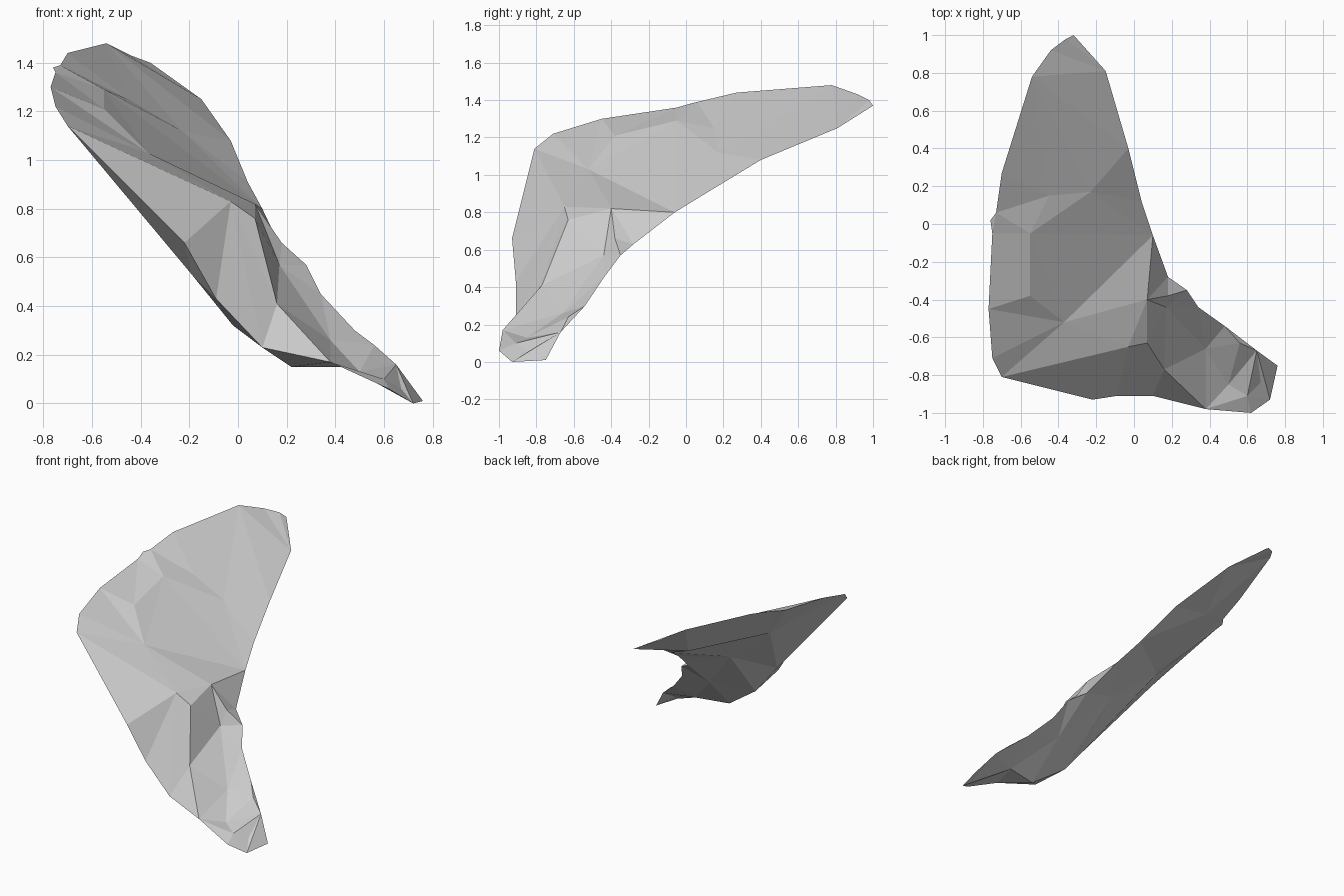
import bpy, bmesh
from mathutils import Vector
from mathutils.geometry import delaunay_2d_cdt

if "Cube" in bpy.data.objects:
    bpy.data.objects.remove(bpy.data.objects["Cube"])

# Sharp rim of the slab, anticlockwise seen from above, starting at the far tip
rim = [(-.32, 1, 1.37), (-.36, .98, 1.40), (-.44, .92, 1.43), (-.54, .78, 1.48),
       (-.70, .27, 1.44), (-.73, .06, 1.39), (-.76, .02, 1.38), (-.75, -.05, 1.36),
       (-.77, -.45, 1.30), (-.75, -.71, 1.22), (-.70, -.81, 1.14), (-.22, -.93, .66),
       (-.09, -.91, .43), (.10, -.91, .23), (.38, -.98, .17), (.62, -1, .06),
       (.72, -.93, 0), (.76, -.75, .01), (.65, -.67, .16), (.48, -.54, .30),
       (.34, -.44, .45), (.28, -.35, .57), (.18, -.28, .63), (.10, -.06, .80),
       (.04, .12, .91), (-.03, .40, 1.08), (-.15, .81, 1.25)]
R = len(rim)

# Upper face: broad blade, raised step near the middle, hollow foot
upper = [(-.23, .17, 1.12), (-.45, .15, 1.25), (-.55, -.38, 1.21), (-.55, -.05, 1.29),
         (-.37, -.52, 1.03), (-.03, -.65, .83), (.07, -.63, .76), (.07, -.40, .82),
         (.16, -.77, .41), (.17, -.44, .57), (.18, -.38, .66), (.38, -.66, .26),
         (.56, -.63, .24), (.50, -.85, .13), (.60, -.91, .10)]
ridges = [(R + 5, R + 6), (R + 6, R + 7), (R + 6, R + 8), (R + 8, R + 9),
          (R + 7, R + 10), (R + 9, R + 10), (8, R + 4), (R + 4, R + 5),
          (10, R + 5), (R + 7, 23), (R + 8, 14), (R + 2, R + 3)]

# Underside: shallow, thickest behind the step
lower = [(-.30, .40, 1.12), (-.45, -.30, 1.02), (-.10, -.35, .74), (-.19, -.75, .53),
         (-.02, -.75, .32), (.22, -.80, .15), (.20, -.55, .40), (.45, -.75, .15)]

bm = bmesh.new()
rim_verts = [bm.verts.new(p) for p in rim]


def skin(points, edges):
    """Triangulate one side of the slab inside the shared rim."""
    verts = rim_verts + [bm.verts.new(p) for p in points]
    flat = [Vector(v.co[:2]) for v in verts]
    loop = [(i, (i + 1) % R) for i in range(R)]
    out, _, tris, origin, _, _ = delaunay_2d_cdt(flat, loop + edges, [list(range(R))], 1, 1e-5)
    made = [verts[o[0]] if o else None for o in origin]
    for t in tris:
        corners = [made[i] for i in t]
        if None not in corners and bm.faces.get(corners) is None:
            bm.faces.new(corners)


skin(upper, ridges)
skin(lower, [(R + 3, R + 4), (R + 4, R + 5)])
bmesh.ops.recalc_face_normals(bm, faces=bm.faces[:])

mesh = bpy.data.meshes.new("stone_slab")
bm.to_mesh(mesh)
bm.free()
bpy.context.collection.objects.link(bpy.data.objects.new("stone_slab", mesh))
